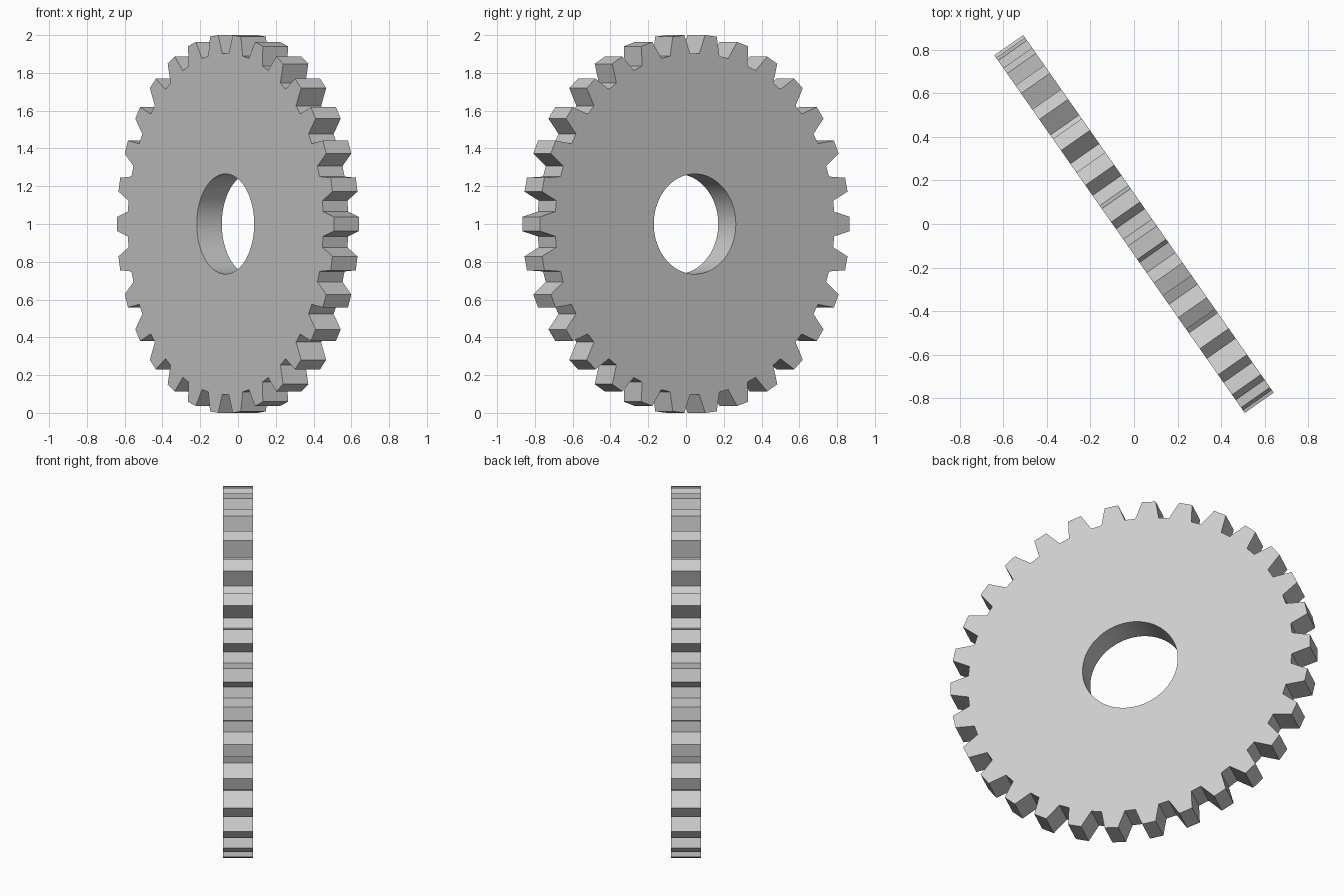
import bpy, bmesh
from math import sin, cos, radians
from mathutils import Matrix

cube = bpy.data.objects.get("Cube")
if cube:
    bpy.data.objects.remove(cube, do_unlink=True)

TEETH = 30
TIP_R, ROOT_R, HOLE_R = 1.002, 0.903, 0.265
THICK = 0.162
PITCH = 360 / TEETH
# One tooth: (angle from tooth centre, radius)
TOOTH = [(-4.15, ROOT_R), (-2.15, TIP_R), (2.15, TIP_R), (4.15, ROOT_R)]

steel = bpy.data.materials.new("plain grey")
steel.use_nodes = True
grey = (0.6, 0.6, 0.6, 1)
steel.diffuse_color = grey
steel.node_tree.nodes["Principled BSDF"].inputs["Base Color"].default_value = grey


def ring(bm, polar, y):
    """Closed loop of vertices around the y axis."""
    return [bm.verts.new((r * cos(radians(a)), y, r * sin(radians(a)))) for a, r in polar]


def bridge(bm, a, b):
    """Quads between two loops of equal length."""
    n = len(a)
    return [bm.faces.new((a[i], a[(i + 1) % n], b[(i + 1) % n], b[i])) for i in range(n)]


# Toothed outline and matching round bore
outline = [(i * PITCH + a, r) for i in range(TEETH) for a, r in TOOTH]
count = len(outline)
bore = [(outline[0][0] + i * 360 / count, HOLE_R) for i in range(count)]

bm = bmesh.new()
outer = [ring(bm, outline, y) for y in (-THICK / 2, THICK / 2)]
inner = [ring(bm, bore, y) for y in (-THICK / 2, THICK / 2)]
bridge(bm, outer[0], outer[1])      # teeth
bridge(bm, inner[0], inner[1])      # bore wall
for o, i in zip(outer, inner):      # flat sides
    bridge(bm, o, i)
bmesh.ops.recalc_face_normals(bm, faces=bm.faces)

# Stand the wheel upright, turned about the vertical
bm.transform(Matrix.Translation((0, 0, 1)) @ Matrix.Rotation(radians(-55), 4, "Z"))

mesh = bpy.data.meshes.new("gear_wheel")
bm.to_mesh(mesh)
bm.free()
mesh.materials.append(steel)
gear = bpy.data.objects.new("gear_wheel", mesh)
bpy.context.collection.objects.link(gear)

bpy.ops.object.select_all(action="DESELECT")
gear.select_set(True)
bpy.context.view_layer.objects.active = gear
bpy.ops.object.shade_smooth_by_angle(angle=radians(30))
